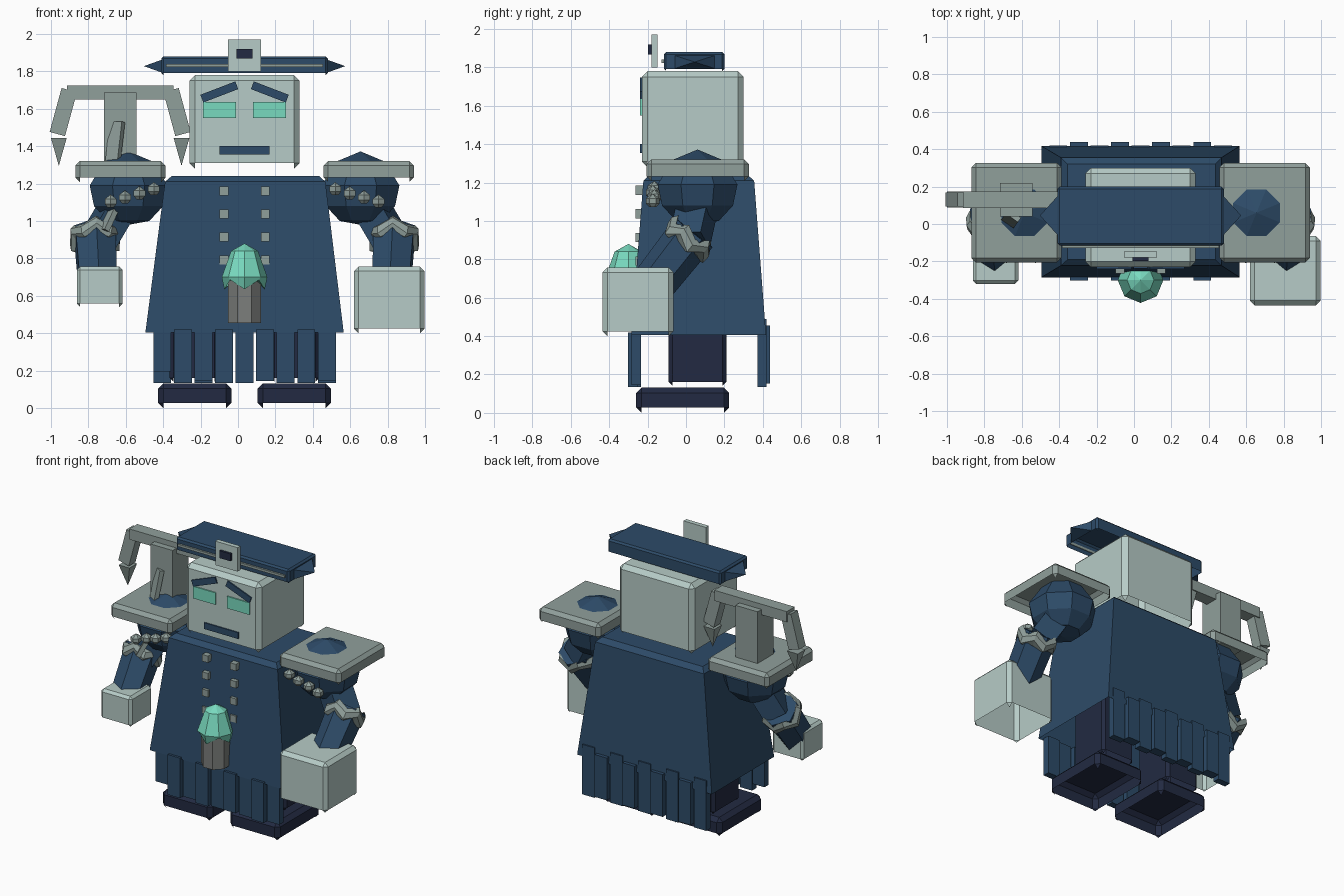
import bpy, bmesh, math
from mathutils import Vector, Matrix

if "Cube" in bpy.data.objects:
    bpy.data.objects.remove(bpy.data.objects["Cube"])

MID = 0.035  # mirror plane of the figure


def material(name, rgb):
    m = bpy.data.materials.new(name)
    m.use_nodes = True
    m.diffuse_color = (*rgb, 1)
    m.node_tree.nodes["Principled BSDF"].inputs["Base Color"].default_value = (*rgb, 1)
    return m


PALE = material("pale stone", (0.47, 0.60, 0.57))
GREY = material("grey metal", (0.28, 0.35, 0.33))
BLUE = material("blue cloth", (0.026, 0.07, 0.138))
NAVY = material("dark navy", (0.016, 0.023, 0.054))
AQUA = material("aqua crystal", (0.19, 0.70, 0.52))
IRON = material("plain iron", (0.20, 0.21, 0.20))


def finish(name, bm, mat, matrix=None):
    if matrix:
        bm.transform(matrix)
    me = bpy.data.meshes.new(name)
    bm.to_mesh(me)
    bm.free()
    me.materials.append(mat)
    ob = bpy.data.objects.new(name, me)
    bpy.context.collection.objects.link(ob)
    return ob


def box(name, x, y, z, mat, bevel=0.0, hollow=False, matrix=None):
    """Box from three (low, high) ranges; hollow leaves the underside open."""
    bm = bmesh.new()
    bmesh.ops.create_cube(bm, size=1)
    for v in bm.verts:
        v.co = [r[0] + (c + 0.5) * (r[1] - r[0]) for c, r in zip(v.co, (x, y, z))]
    if bevel:
        bmesh.ops.bevel(bm, geom=bm.edges[:], offset=bevel, segments=1, affect='EDGES')
    bmesh.ops.recalc_face_normals(bm, faces=bm.faces[:])
    if hollow:
        low = [f for f in bm.faces if len(f.verts) > 3
               and f.calc_center_median().z < z[0] + 0.75 * bevel + 0.001]
        bmesh.ops.delete(bm, geom=low, context='FACES')
    return finish(name, bm, mat, matrix)


def along(a, b):
    """Matrix carrying local z from a towards b."""
    a, b = Vector(a), Vector(b)
    return Matrix.Translation(a) @ (b - a).to_track_quat('Z', 'Y').to_matrix().to_4x4()


def beam(name, a, b, w, d, mat):
    length = (Vector(b) - Vector(a)).length
    return box(name, (-w / 2, w / 2), (-d / 2, d / 2), (0, length), mat, matrix=along(a, b))


def lathe(name, profile, n, mat, matrix, turn=0.5):
    """Faceted turned shape; profile rows are radius, height, zigzag."""
    bm = bmesh.new()
    rings = []
    for r, z, zig in profile:
        rings.append([bm.verts.new((r * math.cos(math.tau * (i + turn) / n),
                                    r * math.sin(math.tau * (i + turn) / n),
                                    z + (zig if i % 2 else -zig))) for i in range(n)])
    for lo, hi in zip(rings, rings[1:]):
        for i in range(n):
            j = (i + 1) % n
            bm.faces.new((lo[i], lo[j], hi[j], hi[i]))
    for ring in (rings[0], rings[-1]):
        bm.faces.new(ring)
    bmesh.ops.remove_doubles(bm, verts=bm.verts[:], dist=0.0005)
    bmesh.ops.recalc_face_normals(bm, faces=bm.faces[:])
    return finish(name, bm, mat, matrix)


def at(x, y, z=0):
    return Matrix.Translation((x, y, z))


# Head and hat
box("head", (-0.26, 0.33), (-0.23, 0.30), (1.28, 1.78), PALE, 0.03, True)
box("hat", (-0.41, 0.48), (-0.115, 0.20), (1.78, 1.88), BLUE, 0.012, True)
box("hat_trim", (-0.385, 0.455), (-0.128, -0.11), (1.823, 1.84), GREY)
box("hat_badge", (-0.053, 0.123), (-0.18, -0.148), (1.80, 1.97), PALE)
box("badge_stone", (-0.008, 0.078), (-0.197, -0.18), (1.868, 1.92), NAVY)

# Coat: tapered box with a chamfered top and open hem
bm = bmesh.new()
tiers = [((-0.495, 0.565), (-0.285, 0.417), 0.405),
         ((-0.39, 0.467), (-0.222, 0.355), 1.21),
         ((-0.355, 0.435), (-0.19, 0.32), 1.24)]
loops = [[bm.verts.new((x[i], y[j], z)) for i, j in ((0, 0), (1, 0), (1, 1), (0, 1))]
         for x, y, z in tiers]
for lo, hi in zip(loops, loops[1:]):
    for i in range(4):
        bm.faces.new((lo[i], lo[(i + 1) % 4], hi[(i + 1) % 4], hi[i]))
bm.faces.new(loops[-1])
finish("coat", bm, BLUE)

# Hanging cloth strips at front and back of the hem
for i in range(9):
    x = MID + (i - 4) * 0.11
    step = 0.018 * (i % 2)
    end = 0.195 if i == 0 else 0.135 + 0.01 * (i % 3 == 2)
    box(f"front_strip_{i}", (x - 0.048, x + 0.048), (-0.283 - step, -0.235 - step),
        (end, 0.42), BLUE)
    box(f"back_strip_{i}", (x - 0.048, x + 0.048), (0.373, 0.42 + step),
        (0.135 + step, 0.49 - 2 * step), BLUE)

# Coat buttons in two columns
for x in (-0.075, 0.145):
    for row in range(4):
        z = 1.16 - row * 0.123
        box("button", (x - 0.023, x + 0.023), (-0.264, -0.21), (z - 0.024, z + 0.024), GREY)

# Crystal torch on the belly
lathe("torch_handle", [(0.096, 0.455, 0), (0.096, 0.69, 0)], 8, IRON, at(MID, -0.30))
lathe("torch_crystal", [(0.08, 0.68, 0), (0.108, 0.66, 0.025), (0.122, 0.70, 0),
                        (0.072, 0.84, 0), (0, 0.88, 0)], 8, AQUA, at(MID, -0.30), 0)

# Parts repeated on each side
for side, s in (("left", 1), ("right", -1)):
    def mx(x):
        return MID + s * x

    def span(a, b):
        return tuple(sorted((mx(a), mx(b))))

    # Face plates
    box(side + "_eye", span(0.045, 0.222), (-0.239, -0.2305), (1.55, 1.635), AQUA)
    box(side + "_brow", (-0.1, 0.1), (-0.2395, -0.2305), (-0.022, 0.022), BLUE,
        matrix=at(mx(0.135), 0, 1.69) @ Matrix.Rotation(s * math.radians(21), 4, 'Y'))
    # Hat end spike
    lathe(side + "_hat_spike", [(0.707, 0, 0), (0, 0.095, 0)], 4, BLUE,
          along((mx(0.443), 0.045, 1.828), (mx(0.6), 0.045, 1.828))
          @ (Matrix.Diagonal((0.068, 0.21, 1, 1)) if abs(
              (along((0, 0, 0), (s, 0, 0)).to_3x3() @ Vector((0, 1, 0))).y) > 0.5
             else Matrix.Diagonal((0.21, 0.068, 1, 1))))
    # Legs and shoes
    box(side + "_leg", span(0.14, 0.40), (-0.09, 0.21), (0.14, 0.6), NAVY, 0.02, True)
    box(side + "_shoe", span(0.07, 0.462), (-0.26, 0.225), (0, 0.132), NAVY, 0.028, True)
    # Shoulder, pad and bead row
    lathe(side + "_shoulder", [(0, 0.98, 0), (0.12, 1.0, 0), (0.20, 1.08, 0), (0.225, 1.19, 0),
                               (0.14, 1.318, 0), (0, 1.372, 0)], 8, BLUE, at(mx(0.62), 0.06))
    box(side + "_shoulder_pad", span(0.423, 0.905), (-0.205, 0.327), (1.208, 1.32),
        GREY, 0.024, True)
    for i in range(4):
        lathe(f"{side}_bead_{i}", [(0.018, -0.034, 0), (0.036, -0.015, 0), (0.036, 0.012, 0),
                                   (0, 0.036, 0)], 6, GREY,
              at(mx(0.485 + 0.077 * i), -0.165 - 0.008 * (i % 2), 1.172 - 0.022 * i))
    # Arm with spiked cuff
    elbow, wrist = (mx(0.80), 0.04, 0.94), (mx(0.785), -0.18, 0.66)
    beam(side + "_upper_arm", (mx(0.62), 0.08, 1.17), (mx(0.78), 0.02, 0.90), 0.17, 0.16, BLUE)
    lathe(side + "_forearm", [(0.125, 0, 0), (0.115, 0.34, 0)], 6, BLUE, along(elbow, wrist))
    lathe(side + "_cuff", [(0.118, 0, 0.02), (0.14, 0.03, 0.02), (0.136, 0.07, 0.025),
                           (0.11, 0.09, 0.01)], 10, GREY, along(elbow, wrist))

box("mouth", (-0.10, 0.168), (-0.239, -0.2305), (1.355, 1.40), BLUE)

# Hands: the left one is much larger
box("left_hand", (0.62, 0.997), (-0.435, -0.065), (0.40, 0.757), PALE, 0.025, True)
box("right_hand", (-0.862, -0.618), (-0.32, -0.08), (0.54, 0.757), PALE, 0.018, True)

# Plate strapped to the right upper arm
beam("arm_plate", (-0.66, -0.055, 1.08), (-0.72, -0.085, 0.95), 0.085, 0.03, GREY)

# Hooked mast on the right shoulder pad
HX, HY = -0.63, 0.13
box("mast_post", (HX - 0.087, HX + 0.087), (HY - 0.09, HY + 0.09), (1.31, 1.688), GREY)
box("mast_beam", (HX - 0.285, HX + 0.285), (HY - 0.045, HY + 0.045), (1.65, 1.725), GREY)
beam("mast_brace", (HX - 0.04, 0.01, 1.31), (HX - 0.015, 0.045, 1.53), 0.08, 0.03, GREY)
for s in (-1, 1):
    beam("hook_arm", (HX + s * 0.272, HY, 1.70), (HX + s * 0.336, HY, 1.465), 0.075, 0.085, GREY)
    lathe("hook_tip", [(0, 1.295, 0), (0.06, 1.445, 0)], 4, GREY, at(HX + s * 0.328, HY))
